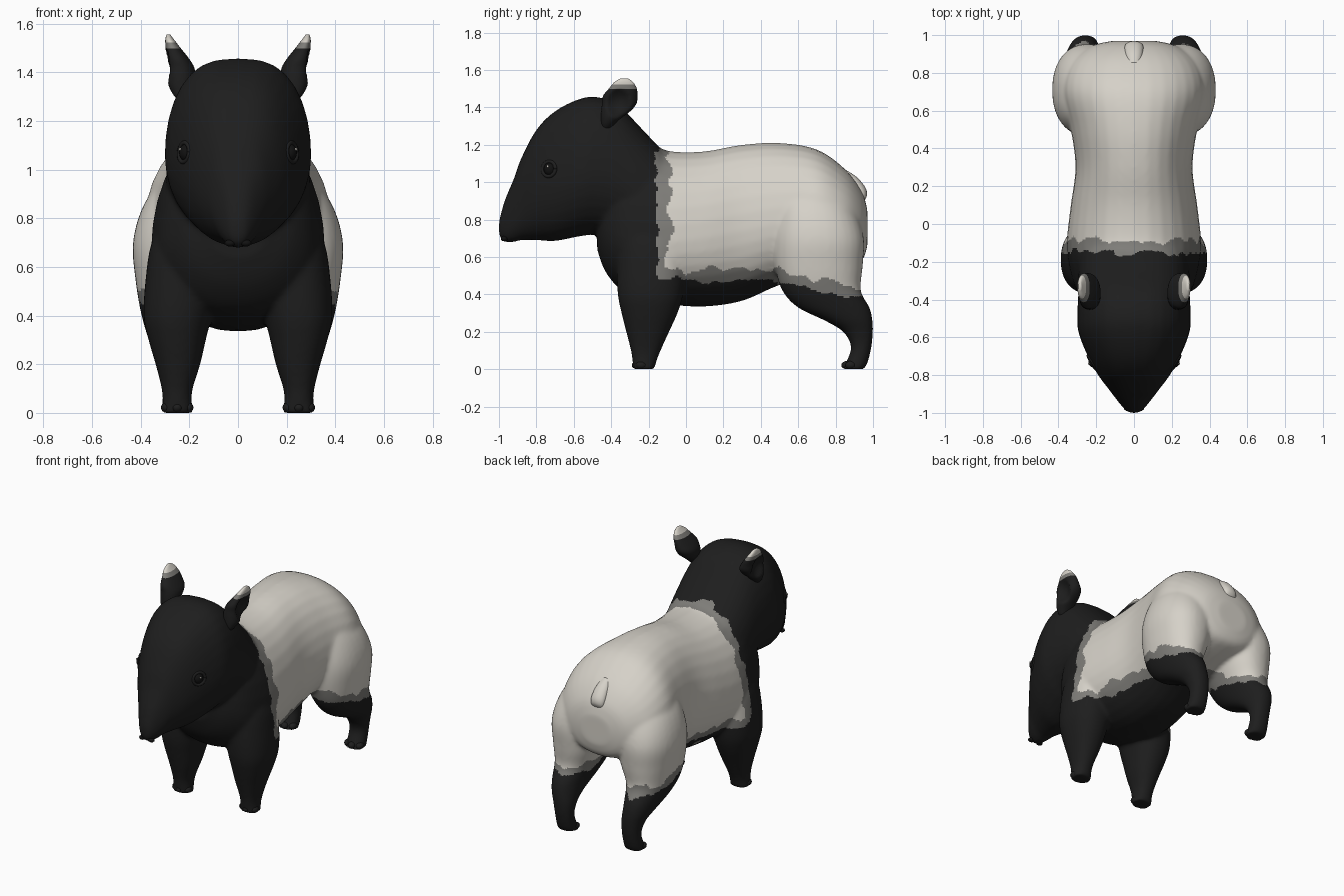
import bpy, bmesh, math
from mathutils import Vector, Matrix, noise

if "Cube" in bpy.data.objects:
    bpy.data.objects.remove(bpy.data.objects["Cube"])


def material(name, color):
    mat = bpy.data.materials.new(name)
    mat.use_nodes = True
    mat.diffuse_color = (*color, 1)
    mat.node_tree.nodes["Principled BSDF"].inputs["Base Color"].default_value = (*color, 1)
    return mat


BLACK = material("black_fur", (0.013, 0.013, 0.013))
GREY = material("grey_fur", (0.21, 0.205, 0.19))
CREAM = material("cream_fur", (0.67, 0.64, 0.58))
EYE = material("eye_black", (0.006, 0.006, 0.006))
FUR = (BLACK, GREY, CREAM)


def add_object(name, bm, materials):
    bmesh.ops.recalc_face_normals(bm, faces=bm.faces)
    for face in bm.faces:
        face.smooth = True
    mesh = bpy.data.meshes.new(name)
    bm.to_mesh(mesh)
    bm.free()
    for mat in materials:
        mesh.materials.append(mat)
    obj = bpy.data.objects.new(name, mesh)
    bpy.context.collection.objects.link(obj)
    return obj


def smooth_rows(rows, steps=5):
    """Spline between the given sections."""
    rows = [Vector(r) for r in rows]
    result = []
    for i in range(len(rows) - 1):
        a, b, c, d = rows[max(i - 1, 0)], rows[i], rows[i + 1], rows[min(i + 2, len(rows) - 1)]
        for s in range(steps):
            t = s / steps
            result.append(b + (c - a) * (t / 2) + (a * 2 - b * 5 + c * 4 - d) * (t * t / 2)
                          + (b * 3 - a - c * 3 + d) * (t ** 3 / 2))
    return result + [rows[-1]]


def skin(bm, rings):
    """Join closed rings of points into a capped tube."""
    loops = [[bm.verts.new(p) for p in ring] for ring in rings]
    n = len(loops[0])
    for low, high in zip(loops, loops[1:]):
        for i in range(n):
            j = (i + 1) % n
            bm.faces.new((low[i], low[j], high[j], high[i]))
    bm.faces.new(loops[0][::-1])
    bm.faces.new(loops[-1])


ANGLES = [math.tau * i / 32 for i in range(32)]


def full(value, power=0.9):
    """Push a sine or cosine outward for a slightly squarer section."""
    return math.copysign(abs(value) ** power, value)


def trunk(bm, rows, upper_power):
    """Sections across y: y, top, bottom, half width, height of widest point."""
    rings = []
    for y, top, bottom, width, mid in smooth_rows(rows):
        ring = []
        for a in ANGLES:
            s, c = math.sin(a), math.cos(a)
            if s > 0:
                ring.append((width * full(c, upper_power), y, mid + s * (top - mid)))
            else:
                ring.append((width * full(c), y, mid + s * (mid - bottom)))
        rings.append(ring)
    skin(bm, rings)


def limb(bm, rows, side):
    """Sections across z: z, centre x, centre y, radius x, radius y."""
    skin(bm, [[(side * (cx + rx * full(math.cos(a))), cy + ry * full(math.sin(a)), z)
               for a in ANGLES] for z, cx, cy, rx, ry in smooth_rows(rows)])


def ball(bm, center, radii, segments=16):
    matrix = Matrix.Translation(center) @ Matrix.Diagonal((*radii, 1))
    bmesh.ops.create_uvsphere(bm, u_segments=segments, v_segments=segments // 2,
                              radius=1, matrix=matrix)


TORSO = [(-.475, .9, .64, .12, .75), (-.43, 1.05, .52, .23, .74), (-.34, 1.15, .42, .31, .7),
         (-.2, 1.2, .37, .35, .68), (-.08, 1.165, .345, .355, .68), (.1, 1.165, .335, .335, .7),
         (.3, 1.2, .365, .31, .74), (.5, 1.21, .45, .335, .78), (.7, 1.175, .5, .38, .8),
         (.85, 1.07, .54, .34, .77), (.94, .95, .58, .23, .76), (.97, .85, .66, .11, .76)]
HEAD = [(-1, .79, .71, .028, .75), (-.97, .9, .68, .06, .78), (-.92, 1.02, .68, .1, .84),
        (-.88, 1.13, .69, .13, .9), (-.8, 1.28, .69, .19, .97), (-.7, 1.38, .685, .245, 1.01),
        (-.57, 1.445, .71, .295, 1.05), (-.47, 1.455, .72, .3, 1.06), (-.36, 1.41, .7, .295, 1.02),
        (-.24, 1.29, .65, .295, .93), (-.1, 1.14, .6, .28, .85)]
FRONT_LEG = [(0, .25, -.225, .066, .058), (.04, .25, -.222, .06, .064), (.1, .25, -.215, .064, .08),
             (.2, .247, -.205, .092, .115), (.3, .25, -.195, .118, .15), (.4, .248, -.19, .14, .175),
             (.55, .23, -.185, .15, .185), (.7, .2, -.18, .155, .18), (.85, .15, -.18, .13, .14)]
REAR_LEG = [(0, .25, .895, .066, .058), (.04, .25, .915, .062, .058), (.12, .25, .937, .061, .055),
            (.2, .255, .92, .072, .08), (.26, .265, .87, .088, .128), (.33, .27, .79, .107, .192),
            (.42, .266, .725, .135, .21), (.55, .25, .71, .172, .235), (.7, .24, .708, .192, .243),
            (.85, .2, .69, .19, .215), (1, .14, .65, .15, .17)]
EAR = [(1.26, .2, -.43, .02, .015), (1.3, .222, -.422, .038, .03), (1.34, .233, -.402, .05, .052),
       (1.38, .235, -.375, .058, .078), (1.42, .238, -.357, .058, .092), (1.46, .25, -.352, .046, .092),
       (1.5, .267, -.338, .031, .075), (1.535, .281, -.333, .018, .05), (1.555, .286, -.33, .008, .02)]

# Torso, head and legs blended into one skin
bm = bmesh.new()
trunk(bm, TORSO, 0.9)
trunk(bm, HEAD, 0.72)
for side in (-1, 1):
    limb(bm, FRONT_LEG, side)
    limb(bm, REAR_LEG, side)
body = add_object("body", bm, FUR)
remesh = body.modifiers.new("blend", 'REMESH')
remesh.mode = 'VOXEL'
remesh.voxel_size = 0.011
soften = body.modifiers.new("soften", 'SMOOTH')
soften.factor = 0.5
soften.iterations = 14
graph = bpy.context.evaluated_depsgraph_get()
mesh = bpy.data.meshes.new_from_object(body.evaluated_get(graph))
body.modifiers.clear()
body.data = mesh
mesh.materials.clear()
for mat in FUR:
    mesh.materials.append(mat)

# Cream saddle with a ragged grey fringe and one stray belly spot
for face in mesh.polygons:
    face.use_smooth = True
    p = face.center
    ragged = 0.032 * noise.noise(p * 8) + 0.025 * noise.noise(p * 17)
    hem = 0.475 - 0.2 * max(0, p.y - 0.45)
    depth = min(p.y + 0.15, p.z - hem) + ragged
    fringe = 0.06 + 0.03 * noise.noise(p * 11 + Vector((5, 5, 5)))
    spot = p.x < 0 and math.hypot(p.y - 0.19, 2 * p.z - 0.86) < 0.03
    face.material_index = 2 if depth > fringe else 1 if depth > 0 or spot else 0

# Toes
bm = bmesh.new()
for side in (-1, 1):
    for toe_y in (-.26, .86):
        for offset in (-.043, 0, .043):
            ball(bm, (side * (.25 + offset), toe_y + abs(offset) / 2, .022), (.024, .03, .022))
add_object("toes", bm, [BLACK])

# Tail
bm = bmesh.new()
skin(bm, [[(r * math.cos(a), y + r * .5 * math.sin(a), z + r * .5 * math.sin(a)) for a in ANGLES]
          for y, z, r in smooth_rows([(.84, 1.05, .03), (.89, 1.005, .045), (.932, .95, .05),
                                      (.947, .912, .042), (.945, .89, .015)])])
add_object("tail", bm, [CREAM])

for side, label in ((1, "left"), (-1, "right")):
    # Ear with a hollow outer face and a pale tip
    bm = bmesh.new()
    limb(bm, EAR, side)
    bmesh.ops.recalc_face_normals(bm, faces=bm.faces)
    bm.normal_update()
    for v in bm.verts:
        reach = math.hypot((v.co.y + .36) / .065, (v.co.z - 1.42) / .08)
        if reach < 1 and side * v.normal.x > 0.1:
            v.co.x -= side * .04 * (1 - reach * reach)
    for height in (1.498, 1.522):
        bmesh.ops.bisect_plane(bm, geom=bm.verts[:] + bm.edges[:] + bm.faces[:],
                               plane_co=(0, 0, height), plane_no=(0, 0, 1))
    for face in bm.faces:
        z = face.calc_center_median().z
        face.material_index = (z > 1.498) + (z > 1.522)
    add_object(label + "_ear", bm, FUR)

    # Eye, lid and glint
    eye = Vector((side * .212, -.727, 1.07))
    bm = bmesh.new()
    ball(bm, eye, (.03, .034, .036), 20)
    add_object(label + "_eye", bm, [EYE])
    bm = bmesh.new()
    turn = Vector((side, -.6, .1)).normalized().to_track_quat('Z', 'Y')
    rings = []
    for a in ANGLES + ANGLES[:1]:
        rings.append([eye + turn @ Vector(((.04 + .01 * math.cos(b)) * math.cos(a),
                                           (.04 + .01 * math.cos(b)) * math.sin(a),
                                           .01 + .01 * math.sin(b))) for b in ANGLES[::4]])
    skin(bm, rings)
    add_object(label + "_eyelid", bm, [BLACK])
    bm = bmesh.new()
    ball(bm, eye + Vector((side * .026, -.012, .014)), (.006, .006, .006), 8)
    add_object(label + "_eye_glint", bm, [CREAM])

    # Nostril
    bm = bmesh.new()
    ball(bm, (side * .033, -.972, .698), (.022, .018, .014))
    add_object(label + "_nostril", bm, [EYE])
